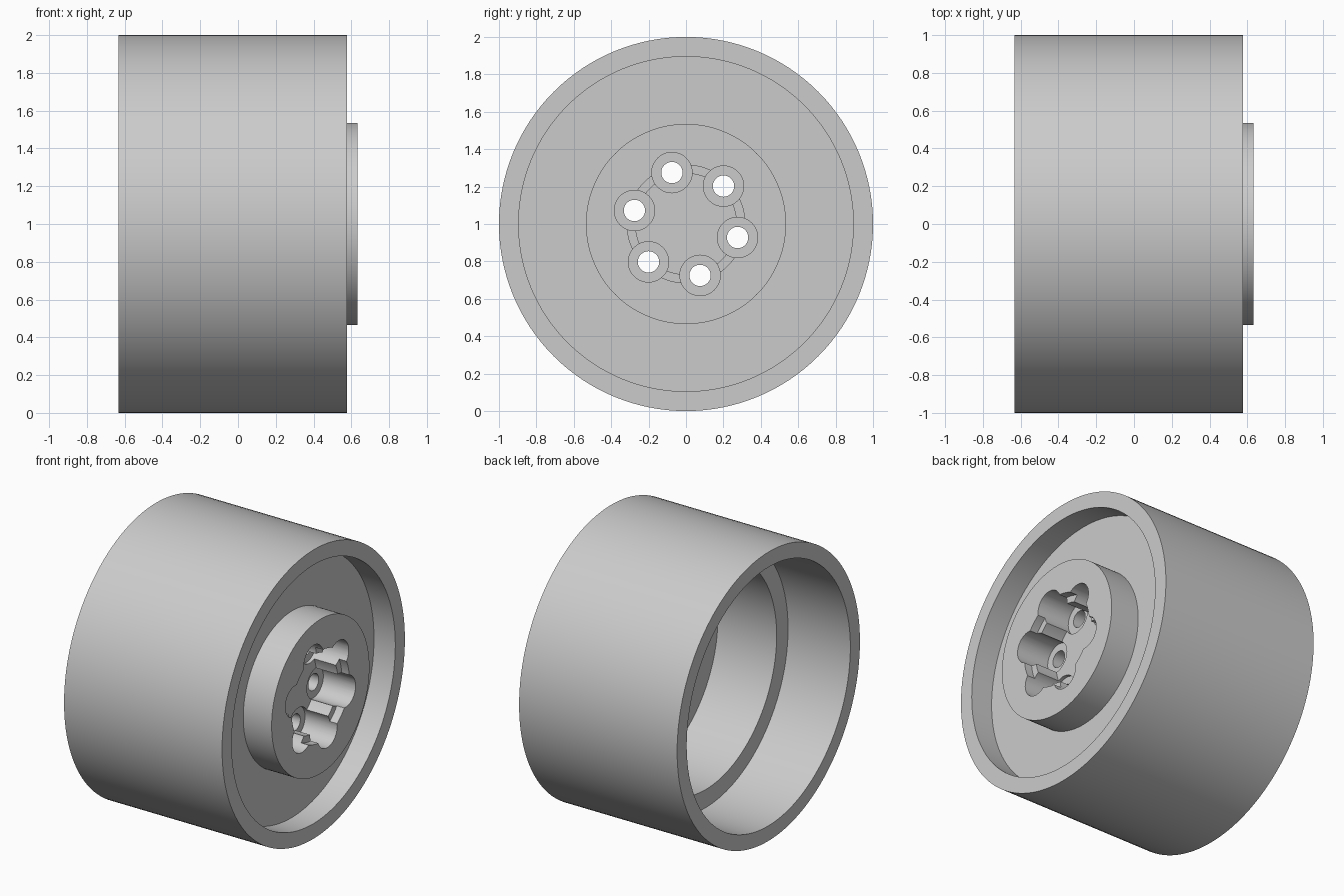
import bpy, bmesh, math
from mathutils import Matrix

cube = bpy.data.objects.get("Cube")
if cube:
    bpy.data.objects.remove(cube, do_unlink=True)

grey = bpy.data.materials.new("plain grey")
grey.use_nodes = True
colour = (0.6, 0.6, 0.6, 1)
grey.diffuse_color = colour
grey.node_tree.nodes["Principled BSDF"].inputs["Base Color"].default_value = colour


def add_object(name, bm):
    mesh = bpy.data.meshes.new(name)
    bm.to_mesh(mesh)
    bm.free()
    mesh.materials.append(grey)
    obj = bpy.data.objects.new(name, mesh)
    bpy.context.collection.objects.link(obj)
    return obj


def lathe(name, profile, steps):
    """Revolve an open (x, radius) outline, ending on the axis, round x."""
    bm = bmesh.new()
    verts = [bm.verts.new((x, 0, r)) for x, r in profile]
    edges = [bm.edges.new(pair) for pair in zip(verts, verts[1:])]
    bmesh.ops.spin(bm, geom=verts + edges, cent=(0, 0, 0), axis=(1, 0, 0),
                   angle=math.tau, steps=steps)
    bmesh.ops.remove_doubles(bm, verts=bm.verts, dist=0.0001)
    bmesh.ops.recalc_face_normals(bm, faces=bm.faces)
    bmesh.ops.translate(bm, verts=bm.verts, vec=(0, 0, 1))
    return add_object(name, bm)


def plug(name, radius, x0, x1, y=0, z=1, sides=48):
    """Closed cylinder along x, used as a cutter."""
    bm = bmesh.new()
    place = Matrix.Translation(((x0 + x1) / 2, y, z)) @ Matrix.Rotation(math.pi / 2, 4, "Y")
    bmesh.ops.create_cone(bm, cap_ends=True, segments=sides, radius1=radius,
                          radius2=radius, depth=x1 - x0, matrix=place)
    obj = add_object(name, bm)
    obj.hide_render = True
    return obj


# Wheel: barrel, stepped inner wall, web and raised hub
outer, bore, step, hub, end = 1.0, 0.895, 0.77, 0.535, 0.632
wheel = lathe("wheel", [
    (0.295, 0), (0.295, step), (-0.155, step), (-0.155, bore), (-end, bore),
    (-end, outer), (0.578, outer), (0.578, bore), (0.415, bore),
    (0.415, hub), (end, hub), (end, 0)], 128)

# Hub pocket with a shallow ledge, six lobes and six through holes
cutters = [plug("pocket_ledge_cutter", 0.315, 0.575, 0.75, sides=96),
           plug("pocket_cutter", 0.27, 0.41, 0.76, sides=96)]
for i in range(6):
    a = math.radians(60 * i - 14.7)
    y, z = 0.285 * math.cos(a), 1 + 0.285 * math.sin(a)
    cutters.append(plug("lobe_cutter", 0.108, 0.385, 0.77 + 0.01 * i, y, z))
    cutters.append(plug("bolt_hole_cutter", 0.057, 0.2, 0.5 + 0.01 * i, y, z))

for cutter in cutters:
    mod = wheel.modifiers.new(cutter.name, "BOOLEAN")
    mod.operation = "DIFFERENCE"
    mod.solver = "EXACT"
    mod.object = cutter

# Bake the cuts and drop the cutters
bpy.context.view_layer.update()
graph = bpy.context.evaluated_depsgraph_get()
baked = bpy.data.meshes.new_from_object(wheel.evaluated_get(graph))
wheel.modifiers.clear()
wheel.data = baked
for cutter in cutters:
    bpy.data.objects.remove(cutter, do_unlink=True)

bpy.ops.object.select_all(action="DESELECT")
wheel.select_set(True)
bpy.context.view_layer.objects.active = wheel
bpy.ops.object.shade_smooth_by_angle(angle=math.radians(30))
